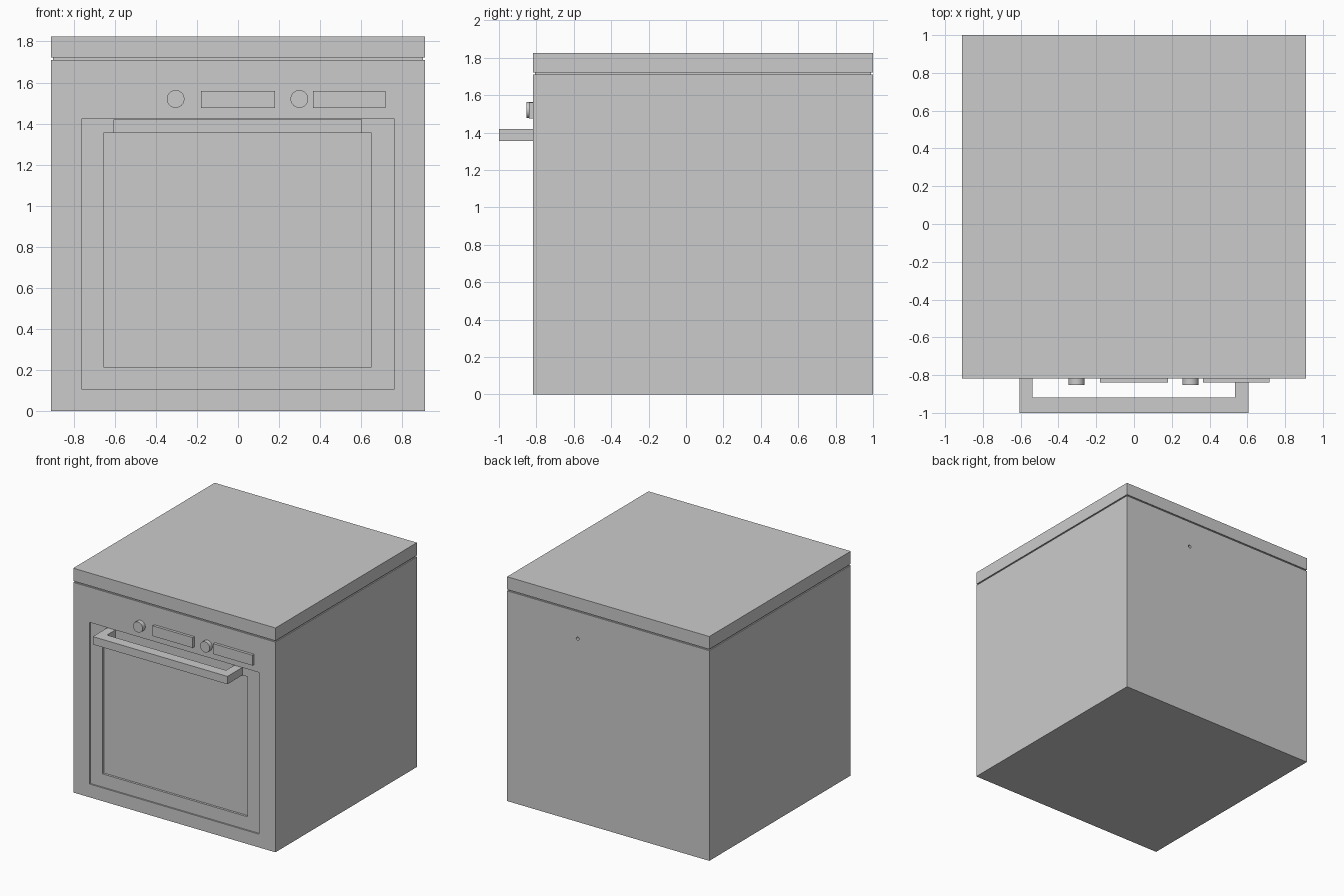
import bpy, bmesh, math
from mathutils import Matrix

if "Cube" in bpy.data.objects:
    bpy.data.objects.remove(bpy.data.objects["Cube"])


def box(name, x0, x1, y0, y1, z0, z1):
    bm = bmesh.new()
    bmesh.ops.create_cube(bm, size=1)
    for v in bm.verts:
        v.co = ((x0 + x1) / 2 + v.co.x * (x1 - x0),
                (y0 + y1) / 2 + v.co.y * (y1 - y0),
                (z0 + z1) / 2 + v.co.z * (z1 - z0))
    return finish(name, bm)


def cylinder(name, x, z, r, y0, y1, sides):
    bm = bmesh.new()
    m = Matrix.Translation((x, (y0 + y1) / 2, z)) @ Matrix.Rotation(math.pi / 2, 4, 'X')
    bmesh.ops.create_cone(bm, cap_ends=True, segments=sides, radius1=r,
                          radius2=r, depth=y1 - y0, matrix=m)
    return finish(name, bm)


def finish(name, bm):
    bmesh.ops.recalc_face_normals(bm, faces=bm.faces)
    me = bpy.data.meshes.new(name)
    bm.to_mesh(me)
    bm.free()
    ob = bpy.data.objects.new(name, me)
    bpy.context.collection.objects.link(ob)
    return ob


def cut(target, cutter):
    mod = target.modifiers.new(cutter.name, 'BOOLEAN')
    mod.operation = 'DIFFERENCE'
    mod.solver = 'EXACT'
    mod.object = cutter
    cutter.hide_render = True
    cutter.hide_viewport = True
    cutter.display_type = 'WIRE'


FRONT, W = -0.818, 0.91

# Cabinet with recessed door, recessed window and a small rear hole
body = box("oven_body", -W, W, FRONT, 1.0, 0, 1.71)
cut(body, box("door_cutter", -0.763, 0.763, FRONT - 0.1, FRONT + 0.012, 0.108, 1.423))
cut(body, box("window_cutter", -0.655, 0.65, FRONT - 0.1, FRONT + 0.03, 0.215, 1.355))
cut(body, cylinder("rear_hole_cutter", 0.275, 1.49, 0.013, 0.96, 1.05, 16))

# Worktop on a slightly inset neck
box("worktop_neck", -W + 0.01, W - 0.01, FRONT + 0.01, 0.99, 1.70, 1.73)
box("worktop", -W, W, FRONT, 1.0, 1.721, 1.825)

# Control panel displays and knobs
for name, x0, x1 in (("centre_display", -0.18, 0.18), ("right_display", 0.365, 0.718)):
    box(name, x0, x1, FRONT - 0.022, FRONT + 0.01, 1.476, 1.56)
for name, x in (("left_knob", -0.304), ("right_knob", 0.299)):
    knob = cylinder(name, x, 1.52, 0.043, FRONT - 0.035, FRONT + 0.01, 32)
    for p in knob.data.polygons:
        p.use_smooth = len(p.vertices) == 4
    # Sharp rims keep the knob face flat
    for e in knob.data.edges:
        a, b = (knob.data.vertices[i].co for i in e.vertices)
        e.use_edge_sharp = abs(a.y - b.y) < 1e-5

# Door handle: one U-shaped profile extruded upwards
profile = [(-0.607, FRONT + 0.013), (-0.607, -1.0), (0.605, -1.0), (0.605, FRONT + 0.013),
           (0.535, FRONT + 0.013), (0.535, -0.918), (-0.537, -0.918), (-0.537, FRONT + 0.013)]
bm = bmesh.new()
face = bm.faces.new([bm.verts.new((x, y, 1.355)) for x, y in profile])
ext = bmesh.ops.extrude_face_region(bm, geom=[face])
bmesh.ops.translate(bm, vec=(0, 0, 0.064),
                    verts=[g for g in ext["geom"] if isinstance(g, bmesh.types.BMVert)])
finish("door_handle", bm)
